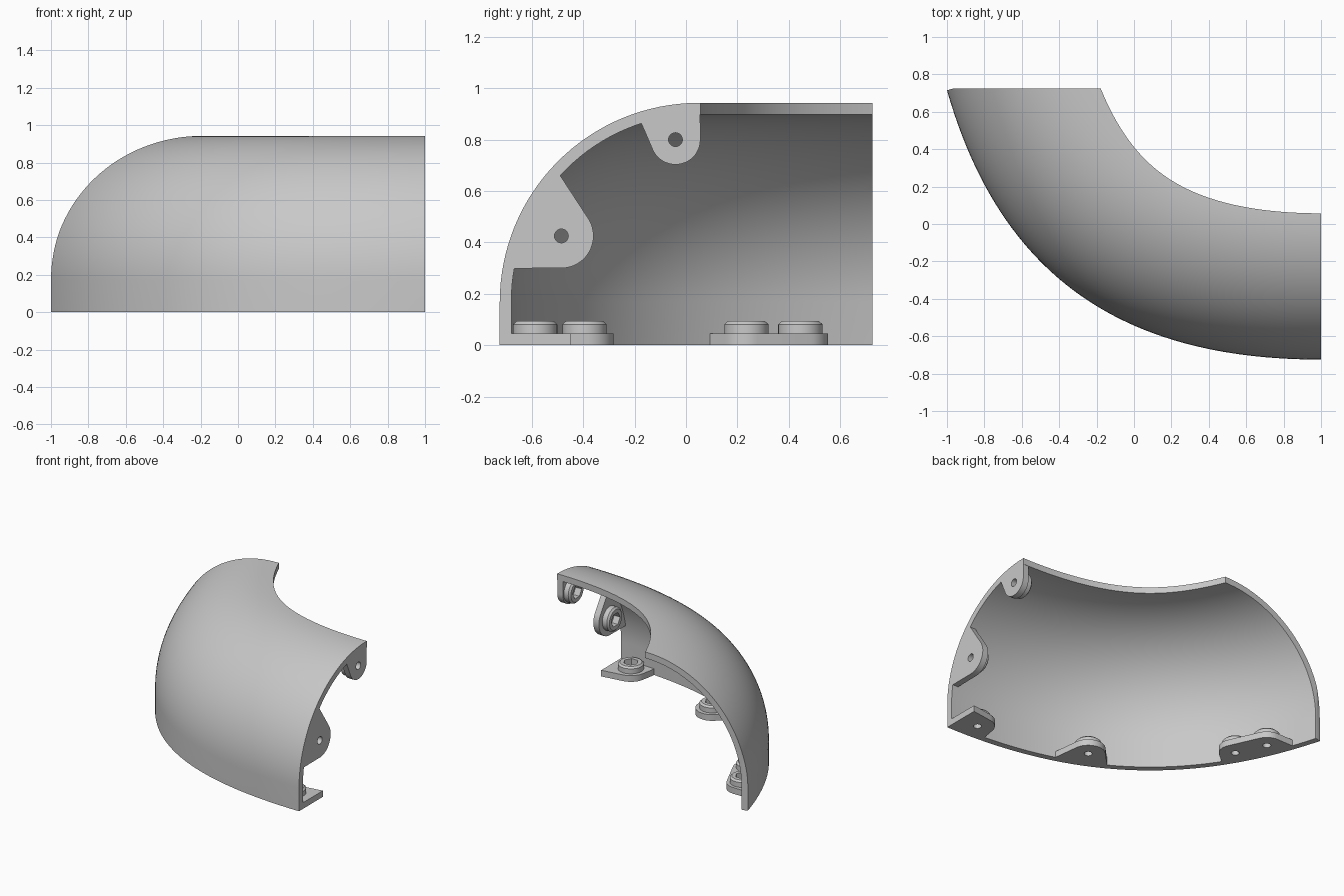
import bpy, bmesh, math
from mathutils import Vector, geometry

cube = bpy.data.objects.get("Cube")
if cube:
    bpy.data.objects.remove(cube)

grey = bpy.data.materials.new("light grey plastic")
grey.use_nodes = True
grey.diffuse_color = (0.58, 0.58, 0.58, 1)
grey.node_tree.nodes["Principled BSDF"].inputs["Base Color"].default_value = (0.58, 0.58, 0.58, 1)

WALL = 0.045                       # shell and lug thickness
WIDTH = 0.782                      # plan width of the shell
RADIUS, ARC_Z = 0.775, 0.168       # roof curve
BACK_Y = 0.725                     # flat back cut
PATH = [Vector(p) for p in ((1, -0.725), (-0.08, -0.725), (-0.72, -0.264), (-1, 0.715))]


def finish(name, bm):
    bmesh.ops.recalc_face_normals(bm, faces=bm.faces)
    mesh = bpy.data.meshes.new(name)
    bm.to_mesh(mesh)
    bm.free()
    mesh.materials.append(grey)
    obj = bpy.data.objects.new(name, mesh)
    bpy.context.collection.objects.link(obj)
    bpy.ops.object.select_all(action='DESELECT')
    obj.select_set(True)
    bpy.context.view_layer.objects.active = obj
    bpy.ops.object.shade_smooth_by_angle(angle=math.radians(30))


def plan(t, w):
    """Plan point at path parameter t, offset w inward from the outer wall."""
    a, b, c, d = PATH
    s = 1 - t
    point = a * s**3 + b * 3 * s * s * t + c * 3 * s * t * t + d * t**3
    tangent = ((b - a) * s * s + (c - b) * 2 * s * t + (d - c) * t * t).normalized()
    return point + Vector((tangent.y, -tangent.x)) * w


def arc(cx, cy, r, start, end, n):
    angles = [math.radians(start + (end - start) * i / n) for i in range(n + 1)]
    return [(cx + r * math.cos(a), cy + r * math.sin(a)) for a in angles]


# Curved shell: wall and roof profile swept along the plan path
outer = [(0, 0)] + arc(RADIUS, ARC_Z, RADIUS, 180, 90, 32) + [(WIDTH, ARC_Z + RADIUS)]
inner = [(WALL, 0)] + arc(RADIUS, ARC_Z, RADIUS - WALL, 180, 90, 32) + [(WIDTH, ARC_Z + RADIUS - WALL)]
profile = outer + inner[::-1]
bm = bmesh.new()
STEPS = 64
rings = [[bm.verts.new((*plan(i / STEPS, w), z)) for w, z in profile] for i in range(STEPS + 1)]
for r0, r1 in zip(rings, rings[1:]):
    for j in range(len(profile)):
        k = (j + 1) % len(profile)
        bm.faces.new((r0[j], r0[k], r1[k], r1[j]))
bm.faces.new(rings[0])
bm.faces.new(rings[-1])
bmesh.ops.bisect_plane(bm, geom=bm.verts[:] + bm.edges[:] + bm.faces[:],
                       plane_co=(0, BACK_Y, 0), plane_no=(0, 1, 0), clear_outer=True)
bmesh.ops.holes_fill(bm, edges=[e for e in bm.edges if e.is_boundary], sides=0)
finish("curved_shell", bm)


# Frames that place flat lug outlines on the base or on the open end
def on_base(u, v, h):
    return Vector((u, v, h))


def on_end(u, v, h):
    return Vector((1 - h, u, v))


def lug_plate(name, frame, outline, holes):
    points = [Vector(p) for p in outline]
    hull = [points[i] for i in geometry.convex_hull_2d(points)]
    loops = [hull] + [arc(u, v, 0.027, 0, 345, 23) for u, v in holes]
    bm = bmesh.new()
    for loop in loops:
        verts = [bm.verts.new(frame(p[0], p[1], 0)) for p in loop]
        for a, b in zip(verts, verts[1:] + verts[:1]):
            bm.edges.new((a, b))
    bmesh.ops.triangle_fill(bm, edges=bm.edges[:], use_beauty=True)
    top = bmesh.ops.extrude_face_region(bm, geom=bm.faces[:], use_keep_orig=True)["geom"]
    bmesh.ops.translate(bm, vec=frame(0, 0, WALL) - frame(0, 0, 0),
                        verts=[g for g in top if isinstance(g, bmesh.types.BMVert)])
    finish(name, bm)


def boss(name, frame, u, v):
    """Round collar with a chamfered rim and a hexagonal nut pocket."""
    bm = bmesh.new()
    n = 48
    section = ((0.086, 0), (0.086, 0.036), (0.073, 0.048), (None, 0.048), (None, 0))
    rows = []
    for i in range(n):
        a = math.tau * i / n
        pocket = 0.044 / math.cos(a % (math.pi / 3) - math.pi / 6)
        rows.append([bm.verts.new(frame(u + (r or pocket) * math.cos(a),
                                        v + (r or pocket) * math.sin(a), WALL + h))
                     for r, h in section])
    for i in range(n):
        for j in range(len(section)):
            k, nxt = (j + 1) % len(section), rows[(i + 1) % n]
            bm.faces.new((rows[i][j], rows[i][k], nxt[k], nxt[j]))
    finish(name, bm)


def wall_points(t0, t1):
    return [plan(t0 + (t1 - t0) * i / 10, WALL / 2) for i in range(11)]


def roof_points(a0, a1):
    return arc(PATH[0].y + RADIUS, ARC_Z, RADIUS - WALL / 2, a0, a1, 10)


# Lugs: frame, points anchored in the shell, rounding radius, hole centres
lugs = {
    "base_corner_lug": (on_base, wall_points(0, 0.09) + [(1, -0.45)], 0.115, [(0.856, -0.587)]),
    "base_middle_lug": (on_base, wall_points(0.28, 0.43), 0.113, [(0.063, -0.395)]),
    "base_back_lug": (on_base, wall_points(0.745, 0.94), 0.108, [(-0.674, 0.235), (-0.77, 0.445)]),
    "end_lower_lug": (on_end, roof_points(137.2, 170), 0.125, [(-0.485, 0.425)]),
    "end_upper_lug": (on_end, roof_points(108, 90) + [(0.055, 0.92)], 0.097, [(-0.041, 0.8)]),
}
for name, (frame, anchors, radius, holes) in lugs.items():
    outline = list(anchors)
    for u, v in holes:
        outline += arc(u, v, radius, 0, 352.5, 47)
    lug_plate(name, frame, outline, holes)
    for i, (u, v) in enumerate(holes):
        boss(f"{name}_boss_{i + 1}", frame, u, v)
